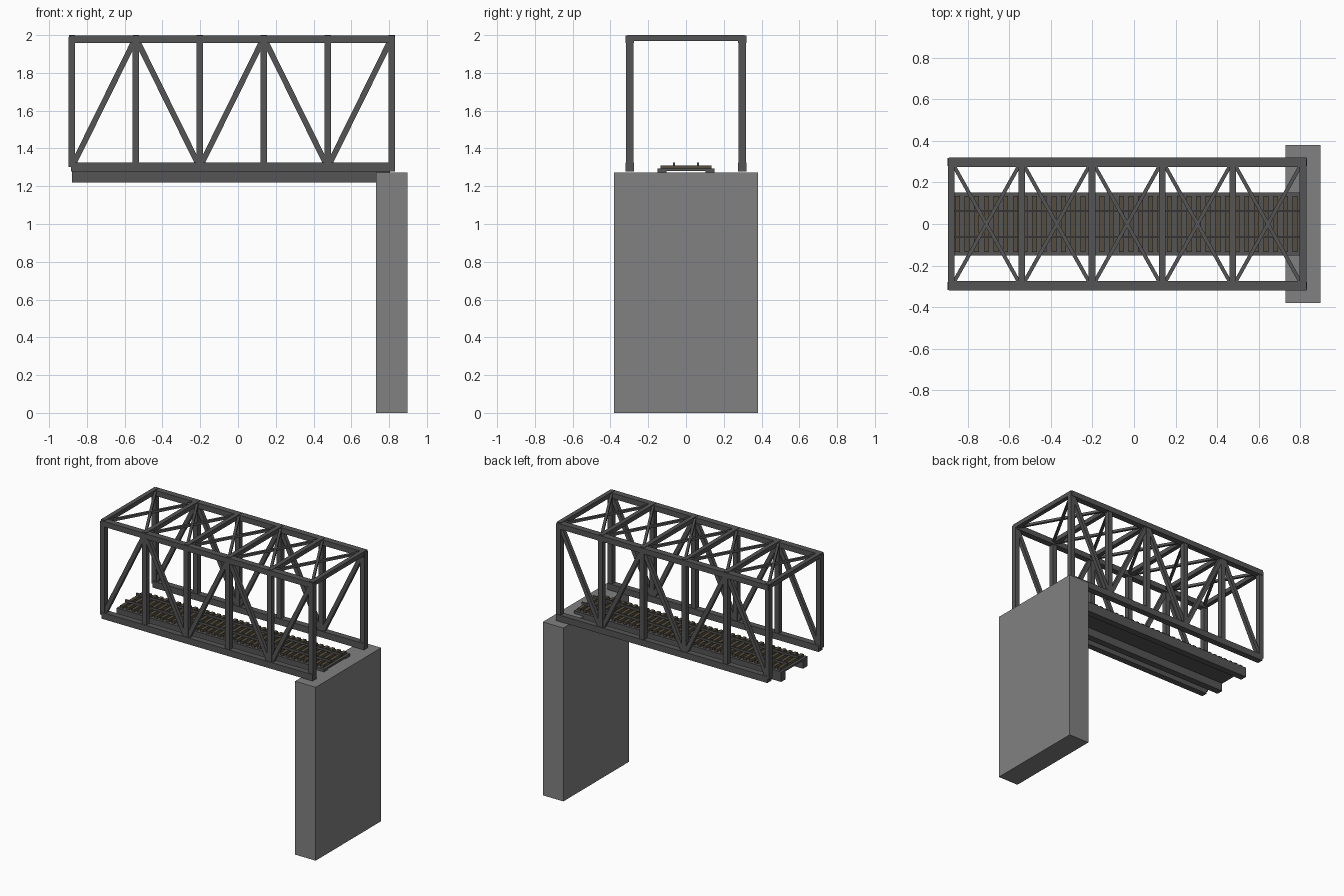
import bpy, bmesh
from mathutils import Vector, Matrix

if "Cube" in bpy.data.objects:
    bpy.data.objects.remove(bpy.data.objects["Cube"])

def mat(name, c):
    m = bpy.data.materials.new(name)
    m.diffuse_color = (*c, 1)
    m.use_nodes = True
    m.node_tree.nodes["Principled BSDF"].inputs["Base Color"].default_value = m.diffuse_color
    return m

STEEL = mat("dark_steel", (0.09, 0.09, 0.09))
STONE = mat("concrete", (0.22, 0.22, 0.22))
WOOD = mat("timber", (0.09, 0.075, 0.05))

def bar(bm, p, q, ref, t, w):
    """Rectangular bar p->q, t thick along ref and w wide across it."""
    p, q, r = Vector(p), Vector(q), Vector(ref)
    d = q - p
    s = d.normalized().cross(r)
    m = Matrix((d, r * t, s * w)).transposed().to_4x4()
    bmesh.ops.create_cube(bm, size=1, matrix=Matrix.Translation((p + q) / 2) @ m)

def box(bm, x0, x1, y0, y1, z0, z1):
    bar(bm, (x0, (y0 + y1) / 2, (z0 + z1) / 2), (x1, (y0 + y1) / 2, (z0 + z1) / 2),
        (0, 0, 1), z1 - z0, y1 - y0)

def finish(bm, name, material):
    bmesh.ops.recalc_face_normals(bm, faces=bm.faces)
    me = bpy.data.meshes.new(name)
    bm.to_mesh(me)
    bm.free()
    me.materials.append(material)
    ob = bpy.data.objects.new(name, me)
    bpy.context.collection.objects.link(ob)
    return ob

X = [-0.88 + 0.3388 * i for i in range(6)]   # panel points
Y, Z = (0, 1, 0), (0, 0, 1)
YT = 0.298

# Pier
bm = bmesh.new()
box(bm, 0.73, 0.897, -0.38, 0.38, 0, 1.273)
finish(bm, "pier", STONE)

# Side trusses
for side, s in (("front", -1), ("back", 1)):
    y = s * YT
    bm = bmesh.new()
    box(bm, -0.885, 0.83, y - 0.023, y + 0.023, 1.278, 1.325)
    box(bm, -0.89, 0.828, y - 0.023, y + 0.023, 1.957, 1.997)
    finish(bm, side + "_chords", STEEL)
    bm = bmesh.new()
    for x in X:
        box(bm, x - 0.018, x + 0.018, y - 0.019, y + 0.019, 1.303, 1.99)
    finish(bm, side + "_uprights", STEEL)
    bm = bmesh.new()
    for i in range(5):
        za, zb = (1.32, 1.965) if i % 2 == 0 else (1.965, 1.32)
        bar(bm, (X[i] + 0.01, y, za), (X[i + 1] - 0.01, y, zb), Y, 0.028, 0.03)
    finish(bm, side + "_diagonals", STEEL)

# Overhead cross beams
bm = bmesh.new()
for x in X:
    box(bm, x - 0.016, x + 0.016, -0.31, 0.31, 1.968, 2.0)
finish(bm, "top_cross_beams", STEEL)

# Overhead X bracing
bm = bmesh.new()
for a, b in zip(X, X[1:]):
    for s, z in ((1, 1.983), (-1, 1.982)):
        bar(bm, (a + 0.01, -s * 0.285, z), (b - 0.01, s * 0.285, z), Z, 0.018, 0.018)
finish(bm, "top_bracing", STEEL)

# Deck plate on two girders
bm = bmesh.new()
box(bm, -0.88, 0.805, -0.152, 0.152, 1.28, 1.293)
for s in (-1, 1):
    box(bm, -0.879, 0.804, s * 0.127 - 0.025, s * 0.127 + 0.025, 1.22, 1.285)
finish(bm, "deck", STEEL)

# Sleepers
bm = bmesh.new()
n = 36
for i in range(n):
    x = -0.85 + 1.625 * i / (n - 1)
    box(bm, x - 0.012, x + 0.012, -0.135, 0.135, 1.29, 1.311)
finish(bm, "sleepers", WOOD)

# Rails
bm = bmesh.new()
for s in (-1, 1):
    box(bm, -0.87, 0.8, s * 0.063 - 0.005, s * 0.063 + 0.005, 1.308, 1.325)
finish(bm, "rails", STEEL)
